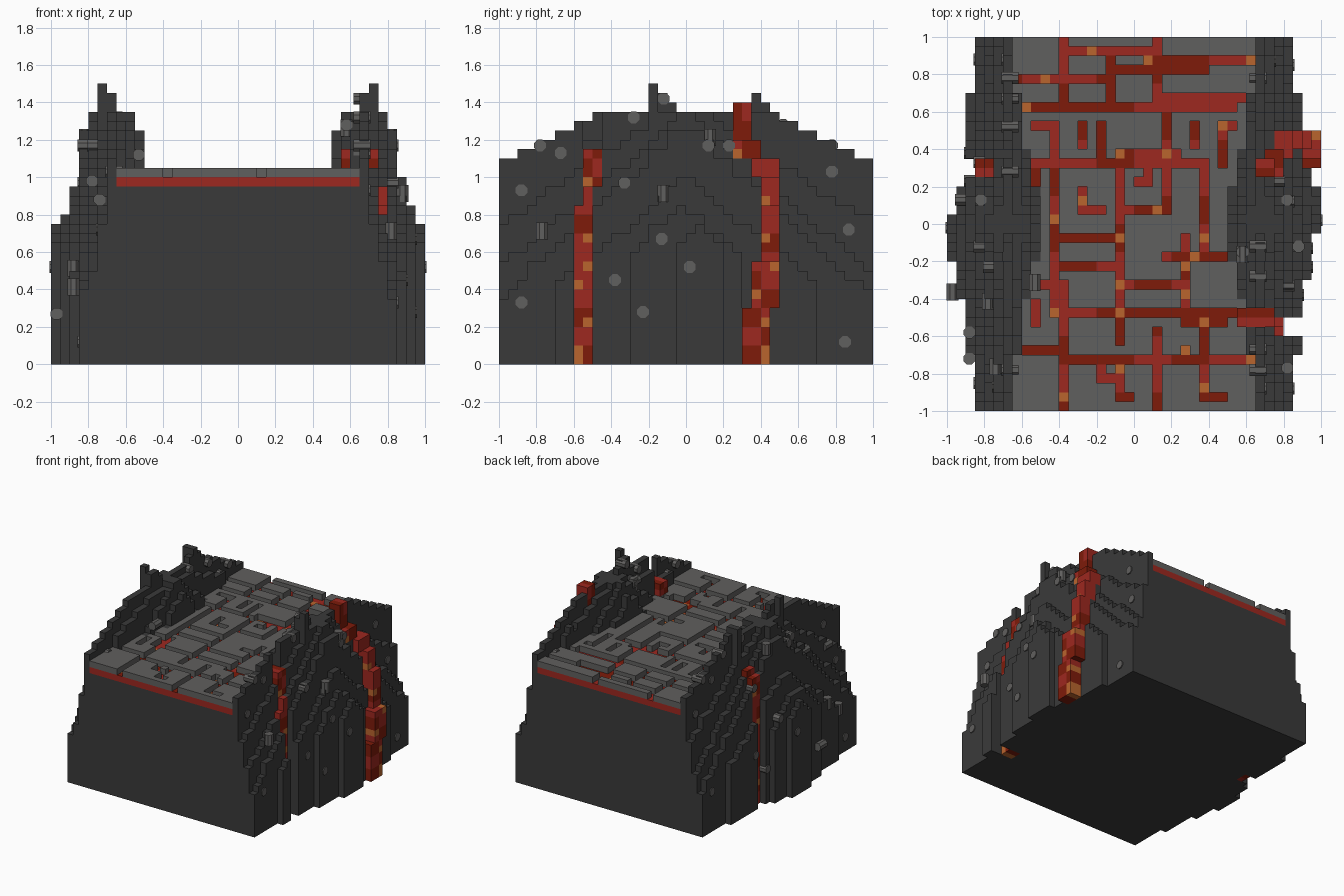
import bpy, bmesh, math, random
from mathutils import Matrix, Vector

cube = bpy.data.objects.get("Cube")
if cube:
    bpy.data.objects.remove(cube, do_unlink=True)

V = 0.05  # edge of one block
rng = random.Random(7)


def material(name, rgb):
    m = bpy.data.materials.new(name)
    m.use_nodes = True
    m.diffuse_color = (*rgb, 1)
    m.node_tree.nodes["Principled BSDF"].inputs["Base Color"].default_value = (*rgb, 1)
    return m


ROCK = material("dark rock", (0.042, 0.042, 0.042))
STONE = material("grey stone", (0.118, 0.115, 0.112))
RED = material("red lava", (0.34, 0.021, 0.014))
DEEP = material("deep red lava", (0.21, 0.011, 0.003))
GLOW = material("orange lava", (0.49, 0.13, 0.027))
LAVA = [RED, DEEP, GLOW]


def finish(name, bm, mats):
    me = bpy.data.meshes.new(name)
    bm.to_mesh(me)
    bm.free()
    for m in mats:
        me.materials.append(m)
    ob = bpy.data.objects.new(name, me)
    bpy.context.collection.objects.link(ob)
    return ob


def blocks(name, cells, mats, paint=None):
    """Mesh the exposed faces of a set of (i, j, k) grid blocks."""
    bm = bmesh.new()
    verts = {}

    def vert(p):
        if p not in verts:
            verts[p] = bm.verts.new([c * V for c in p])
        return verts[p]

    for c in sorted(cells):
        for axis in range(3):
            for side in (0, 1):
                n = list(c)
                n[axis] += 2 * side - 1
                if tuple(n) in cells:
                    continue
                a, b = (axis + 1) % 3, (axis + 2) % 3
                loop = []
                for u, w in ((0, 0), (1, 0), (1, 1), (0, 1)):
                    p = list(c)
                    p[axis] += side
                    p[a] += u
                    p[b] += w
                    loop.append(vert(tuple(p)))
                f = bm.faces.new(loop if side else loop[::-1])
                if paint:
                    f.material_index = paint(c, axis)
    return finish(name, bm, mats)


def box(i0, i1, j0, j1, k0, k1):
    return {(i, j, k) for i in range(i0, i1) for j in range(j0, j1) for k in range(k0, k1)}


# Glowing blocks: (column, row) on the floor and (row, level) on the falls
FLOOR_GLOW = {(-5, 18), (1, 17), (12, 17), (-10, 15), (-12, 12), (-2, 7), (3, 7), (9, 10),
              (-6, 2), (2, 1), (-9, 0), (7, -2), (-2, -2), (6, -4), (5, -5), (5, -8),
              (-2, -7), (-9, -10), (-2, -10), (7, -11), (5, -14), (-2, -16), (7, -18),
              (-8, -19), (12, -15)}
FALL_GLOW = {(-11, 19), (-11, 13), (-11, 10), (-12, 8), (-11, 4), (-12, 0), (-12, 1),
             (5, 22), (8, 17), (8, 13), (9, 10), (7, 7), (8, 4), (8, 0), (8, 1),
             (5, 3), (6, 8), (5, 13), (6, 18)}
tint = {}


def patch(*key):
    """Pick red or deep red once for each patch."""
    return tint.setdefault(key, int(rng.random() < 0.42))


def floor_paint(c, axis):
    if axis != 2:
        return 0
    return 2 if c[:2] in FLOOR_GLOW else patch(c[0] // 4, c[1] // 3)


def fall_paint(c, axis):
    return 2 if c[1:] in FALL_GLOW else patch(c[0] > 0, c[1] // 2, c[2] // 2, "fall")


# Side walls: height at the middle, fall-off toward the ends and reach, per row of blocks
PROFILE = {10: (1.25, 1.0, .2), 11: (1.35, .75, .4), 12: (1.35, .3, .68),
           13: (1.35, 0, 1), 14: (1.40, .65, 1), 15: (1.35, .85, 1), 16: (1.30, .95, 1),
           17: (1.0, .8, .7), 18: (.85, .9, .3), 19: (.75, .8, .14)}


def wall_cells(middle, peaks):
    """One wall on the +x side; middle shifts the outer slabs, peaks are (row, block): height."""
    cells = set()
    for i, (top, slope, reach) in PROFILE.items():
        for j in range(-20, 20):
            d = abs((j + .5) * V - middle.get(i, 0))
            if d > reach:
                continue
            h = min(1.35, top - slope * d)
            if i == 13:
                h -= .5 * max(0, d - .45)
            else:
                h += rng.uniform(-.02, .02)
            h = peaks.get((i, j), h)
            cells |= box(i, i + 1, j, j + 1, 0 if i > 12 else 20, round(h / V))
    return cells


def mirror(cells):
    return {(-1 - i, j, k) for i, j, k in cells}


PEAK = {(14, -4): 1.5, (13, -4): 1.45, (13, -3): 1.45, (13, -2): 1.4}
right = wall_cells({19: .08, 18: -.02}, PEAK)
left = wall_cells({19: -.08, 18: -.1},
                  {**PEAK, (13, 6): 1.4, (13, 7): 1.45, (14, 7): 1.45, (13, 8): 1.4})

# Narrow lava fall set in a notch of the right wall, spilling over its crest
front_fall = (box(14, 16, -12, -10, 0, 17) | box(14, 15, -11, -9, 17, 23)
              | box(15, 16, -11, -10, 17, 19) | box(11, 14, -11, -9, 21, 23))
right -= (box(16, 20, -12, -10, 0, 40) | box(15, 20, -12, -10, 17, 40)
          | box(10, 20, -11, -9, 23, 40) | front_fall)

# Wide lava fall that bends down the slope: bottom, top, first and last row, outer edge
rear_fall = set()
for k0, k1, j0, j1, out in ((0, 6, 6, 9, 20), (6, 11, 7, 10, 20), (11, 17, 8, 10, 19),
                            (17, 20, 8, 10, 18), (20, 22, 7, 10, 17), (22, 24, 5, 8, 16),
                            (24, 28, 5, 7, 15)):
    right |= box(13, out - 2, j0, j1, k0, k1)
    right -= box(out - 2, 20, j0, j1, k0, k1)
    rear_fall |= box(out - 2, out, j0, j1, k0, k1)
right -= rear_fall

# Lava fall on the left wall
left_fall = box(16, 17, 5, 7, 0, 21) | box(15, 16, 5, 7, 19, 22)
left -= box(17, 20, 5, 7, 0, 40) | box(15, 20, 5, 7, 21, 40) | left_fall
left, left_fall = mirror(left), mirror(left_fall)

blocks("right_rock_wall", right, [ROCK])
blocks("left_rock_wall", left, [ROCK])
blocks("front_right_lava_fall", front_fall, LAVA, fall_paint)
blocks("rear_right_lava_fall", rear_fall, LAVA, fall_paint)
blocks("left_lava_fall", left_fall, LAVA, fall_paint)

# Solid base under the floor
bm = bmesh.new()
bmesh.ops.create_cube(bm, size=1, matrix=Matrix.Translation((0, 0, .475))
                      @ Matrix.Diagonal((1.3, 2, .95, 1)))
finish("base_block", bm, [ROCK])

# Lava bed, with patches on the upper surface only
blocks("lava_bed", box(-13, 13, -20, 20, 19, 20), LAVA, floor_paint)

# Cracks between the paving stones: (row, from, to) across and (column, from, to) along
ACROSS = [(18, -8, 3), (17, 1, 13), (16, -2, 8), (15, -13, -2), (13, 3, 13), (12, -13, 11),
          (10, -11, -9), (10, 9, 11), (7, -2, 5), (6, -11, 8), (4, 0, 2), (1, -6, -3),
          (1, -2, 4), (-2, -9, -1), (-4, 3, 11), (-5, -9, -1), (-7, -13, -7), (-7, -2, 6),
          (-10, -9, 11), (-11, 5, 10), (-14, -13, -7), (-15, -8, 13), (-17, -4, -2),
          (-19, -1, 0), (-19, 8, 10)]
ALONG = [(-8, 12, 20), (-8, -14, -7), (-8, -20, -14), (-9, -10, 11), (-3, 12, 18),
         (-2, -13, 8), (2, 12, 20), (2, -20, -11), (3, 1, 12), (7, -4, 7), (5, -10, -1),
         (9, 6, 11), (-4, 7, 11), (-6, 8, 11), (7, -19, -15), (7, -14, -9), (-4, -17, -15),
         (-2, -19, -15), (-6, 1, 4), (1, 4, 6), (-11, 2, 6), (-11, -11, -8), (6, 8, 11),
         (5, -15, -13)]
paving = box(-13, 13, -20, 20, 20, 21) - right - left - front_fall
for row, a, b in ACROSS:
    paving -= box(a, b, row, row + 1, 20, 21)
for col, a, b in ALONG:
    paving -= box(col, col + 1, a, b, 20, 21)
blocks("paving_stones", paving, [STONE])


# Pale stones sunk into the wall faces
def pebble(bm, wall, axis, side, a, b):
    """Octagonal stone on the outermost block along one axis; a, b are the other coordinates."""
    others = [n for n in range(3) if n != axis]
    found = []
    for da in (-.025, .025):
        for db in (-.025, .025):
            key = [math.floor((a + da) / V), math.floor((b + db) / V)]
            found += [c[axis] for c in wall if [c[n] for n in others] == key]
    if not found:
        return
    face = (max(found) + 1) * V if side > 0 else min(found) * V
    pos = Vector()
    pos[others[0]], pos[others[1]] = a, b
    pos[axis] = face - side * .037
    rot = (Matrix.Rotation(math.pi / 2, 4, 'Y'), Matrix.Rotation(math.pi / 2, 4, 'X'),
           Matrix())[axis]
    bmesh.ops.create_cone(bm, cap_ends=True, segments=8, radius1=.034, radius2=.034,
                          depth=.09, matrix=Matrix.Translation(pos) @ rot
                          @ Matrix.Rotation(math.pi / 8, 4, 'Z'))


SIDES = [(-.88, .93), (-.88, .33), (-.78, 1.17), (-.67, 1.13), (-.52, 1.28), (-.28, 1.32),
         (-.12, 1.42), (-.33, .97), (-.38, .45), (-.23, .28), (-.13, .67), (.02, .52),
         (.12, 1.17), (.23, 1.17), (.78, 1.03), (.87, .72), (.85, .12)]
FRONTS = {1: [(.58, 1.28)], -1: [(-.53, 1.12), (-.78, .98), (-.74, .88), (-.97, .27)]}
TOPS = {1: [(.58, -.15), (.88, -.12), (.82, .13), (.82, -.77)],
        -1: [(-.82, .13), (-.88, -.58), (-.88, -.72)]}
for name, wall, s in (("right_wall_pebbles", right, 1), ("left_wall_pebbles", left, -1)):
    bm = bmesh.new()
    for y, z in SIDES:
        pebble(bm, wall, 0, s, s * y, z)
    for x, z in FRONTS[s]:
        pebble(bm, wall, 1, -1, x, z)
    for x, y in TOPS[s]:
        pebble(bm, wall, 2, 1, x, y)
    finish(name, bm, [STONE])
